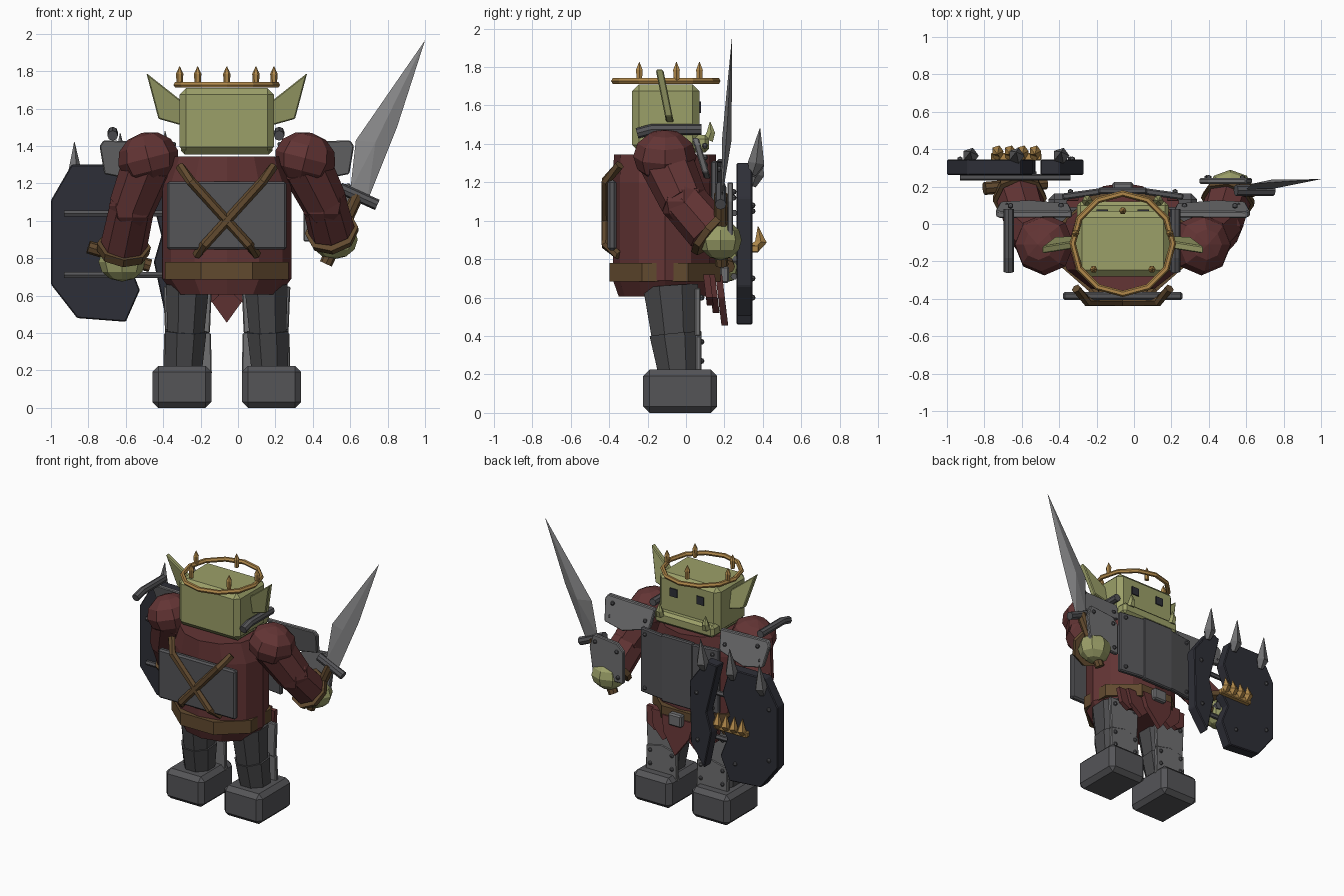
import bpy, bmesh, math
from mathutils import Vector, Matrix

if "Cube" in bpy.data.objects:
    bpy.data.objects.remove(bpy.data.objects["Cube"])

CX, CY = -0.06, -0.11  # body axis


def material(name, *rgb):
    m = bpy.data.materials.new(name)
    m.use_nodes = True
    m.diffuse_color = (*rgb, 1)
    m.node_tree.nodes["Principled BSDF"].inputs["Base Color"].default_value = (*rgb, 1)
    return m


GREEN = material("green skin", .33, .35, .14)
RED = material("dark red cloth", .125, .035, .035)
IRON = material("dark iron", .09, .09, .097)
STEEL = material("steel", .16, .16, .165)
BLADE = material("blade steel", .24, .24, .245)
BLACK = material("blackened iron", .027, .028, .038)
GOLD = material("gold", .44, .25, .07)
LEATHER = material("brown leather", .12, .068, .028)
LEGS = material("charcoal", .068, .068, .072)


def finish(name, bm, mat, bevel=0):
    bmesh.ops.recalc_face_normals(bm, faces=bm.faces[:])
    me = bpy.data.meshes.new(name)
    bm.to_mesh(me)
    bm.free()
    me.materials.append(mat)
    ob = bpy.data.objects.new(name, me)
    bpy.context.collection.objects.link(ob)
    if bevel:
        mod = ob.modifiers.new("bevel", 'BEVEL')
        mod.width, mod.segments = bevel, 1
    return ob


def box(name, c, size, mat, bevel=0, rot=None):
    bm = bmesh.new()
    m = Matrix.Translation(c) @ (rot or Matrix()) @ Matrix.Diagonal((*size, 1))
    bmesh.ops.create_cube(bm, size=1, matrix=m)
    return finish(name, bm, mat, bevel)


def ball(name, c, r, mat, u=8, v=6, rot=None):
    bm = bmesh.new()
    scale = r if isinstance(r, tuple) else (r, r, r)
    m = Matrix.Translation(c) @ (rot or Matrix()) @ Matrix.Diagonal((*scale, 1))
    bmesh.ops.create_uvsphere(bm, u_segments=u, v_segments=v, radius=1, matrix=m)
    return finish(name, bm, mat)


def tube(name, pts, radii, mat, sides=8, phase=0.0):
    """Loft rings along a path; a radius may be a pair for an ellipse."""
    bm = bmesh.new()
    pts = [Vector(p) for p in pts]
    rings = []
    for i, p in enumerate(pts):
        t = (pts[min(i + 1, len(pts) - 1)] - pts[max(i - 1, 0)]).normalized()
        ref = Vector((1, 0, 0)) if abs(t.x) < .9 else Vector((0, 1, 0))
        u = (ref - t * ref.dot(t)).normalized()
        v = t.cross(u)
        r = radii[i] if isinstance(radii, list) else radii
        a, b = r if isinstance(r, tuple) else (r, r)
        ang = [2 * math.pi * (k + phase) / sides for k in range(sides)]
        rings.append([bm.verts.new(p + u * a * math.cos(q) + v * b * math.sin(q)) for q in ang])
    for lo, hi in zip(rings, rings[1:]):
        for k in range(sides):
            n = (k + 1) % sides
            bm.faces.new((lo[k], lo[n], hi[n], hi[k]))
    bm.faces.new(rings[0][::-1])
    bm.faces.new(rings[-1])
    return finish(name, bm, mat)


def plate(name, outline, y0, y1, mat, bevel=0, tilt=0.0):
    """Extrude an x-z outline along y; tilt shifts y with height."""
    bm = bmesh.new()
    zm = sum(z for x, z in outline) / len(outline)
    f, b = [[bm.verts.new((x, y + tilt * (z - zm), z)) for x, z in outline] for y in (y0, y1)]
    bm.faces.new(f)
    bm.faces.new(b[::-1])
    for k in range(len(f)):
        n = (k + 1) % len(f)
        bm.faces.new((f[k], b[k], b[n], f[n]))
    return finish(name, bm, mat, bevel)


def rivets(name, spots, y):
    for x, z in spots:
        ball(name, (x, y, z), .016, IRON, 6, 4)


# Torso, belt and skirt
tube("torso", [(CX, CY, z) for z in (.605, .69, 1.2, 1.345)],
     [(.28, .24), (.345, .27), (.345, .27), (.29, .265)], RED, 12)
tube("belt", [(CX, CY, .685), (CX, CY, .78)], (.357, .312), LEATHER, 8, .5)
box("belt_buckle", (CX, .2, .72), (.11, .05, .09), STEEL, .01)
for x, w, tip in ((0, .13, .455), (-.13, .11, .52), (.13, .11, .52), (-.22, .08, .56), (.22, .08, .56)):
    plate("skirt_flap", [(CX + x - w, .72), (CX + x + w, .72), (CX + x + w * .8, .6),
                         (CX + x, tip), (CX + x - w * .8, .6)],
          .165 - abs(x) * .3, .2 - abs(x) * .3, RED, 0, -.12)

# Chest and back armour
for s in (-1, 1):
    tube("chest_plate_side", [(CX + s * .13, .17, 1.06), (CX + s * .32, .14, 1.06)], [(.02, .25), (.02, .23)],
         STEEL, 4, .5).hide_render = True
    bpy.data.objects.remove(bpy.context.collection.objects[-1])
    box("chest_plate_side", (CX + s * .22, .16, 1.07), (.21, .035, .48), IRON, .008,
        Matrix.Rotation(-s * .14, 4, 'Z'))
    rivets("chest_rivet", [(CX + s * .28, z) for z in (.87, 1.27)], .172)
box("chest_plate_middle", (CX, .178, 1.07), (.26, .035, .5), IRON, .008)
box("back_plate", (CX, -.385, 1.028), (.64, .045, .365), IRON, .012)
for s in (-1, 1):
    tube("back_strap", [(CX - s * .25, -.345, 1.29), (CX - s * .19, -.415, 1.21),
                        (CX + s * .12, -.415, .87), (CX + s * .16, -.35, .82)], .026, LEATHER, 6)

# Head, jaw, eyes, ears and tusks
box("head", (CX, -.105, 1.535), (.505, .35, .35), GREEN, .035)
box("jaw", (CX, -.07, 1.4), (.49, .38, .09), GREEN, .02)
for s in (-1, 1):
    box("eye", (CX + s * .11, .072, 1.59), (.06, .012, .06), BLACK)
    tube("tusk", [(CX + s * .19, .115, 1.42), (CX + s * .19, .13, 1.46), (CX + s * .19, .125, 1.515)],
         [.03, .025, .002], GREEN, 6)
    plate("ear", [(CX + s * x, z) for x, z in ((.24, 1.64), (.43, 1.79), (.365, 1.545), (.24, 1.51))],
          -.125, -.085, GREEN, .006, -.2)

# Crown
bpy.ops.mesh.primitive_torus_add(location=(CX, -.105, 1.727), major_segments=12, minor_segments=6,
                                 major_radius=.268, minor_radius=.017)
crown = bpy.context.object
crown.name = "crown_band"
crown.data.materials.append(GOLD)
for k in range(5):
    q = math.radians(90 + 72 * k)
    x, y = CX + .265 * math.cos(q), -.103 + .173 * math.sin(q)
    tube("crown_spike", [(x, y, z) for z in (1.725, 1.76, 1.785, 1.825)], [.016, .018, .02, .002], GOLD, 6)

# Shoulders with plates and rods
for s in (-1, 1):
    ball("shoulder", (CX + s * .42, -.11, 1.335), (.165, .165, .14), RED, 8, 6, Matrix.Rotation(s * .25, 4, 'Y'))
    edge = [(.27, 1.42), (.66, 1.43), (.68, 1.4), (.655, 1.25), (.5, 1.22), (.29, 1.28)]
    plate("shoulder_plate", [(CX + s * x, z) for x, z in edge], .06, .095, STEEL, .006, -.3)
    rivets("shoulder_rivet", [(CX + s * .33, 1.33), (CX + s * .62, 1.29), (CX + s * .6, 1.39)], .098)
for x in (-.67, .22):
    tube("shoulder_rod", [(x, -.255, 1.455), (x, -.18, 1.475), (x, .08, 1.475)], .028, IRON, 8)

# Arms, bracers and hands
for shoulder, elbow, wrist, hand in (
        ((-.48, -.1, 1.3), (-.565, -.02, 1.08), (-.61, .13, .87), (-.62, .19, .78)),
        ((.36, -.1, 1.3), (.46, -.01, 1.1), (.5, .12, .95), (.515, .18, .9))):
    tube("upper_arm", [shoulder, elbow], [.14, .125], RED, 8)
    ball("elbow", elbow, .125, RED, 8, 6)
    tube("forearm", [elbow, wrist], [.12, .125], RED, 8)
    w, h = Vector(wrist), Vector(hand)
    tube("bracer", [w, w.lerp(h, .45)], [.145, .14], LEATHER, 8)
    ball("hand", hand, (.125, .11, .105), GREEN, 8, 6)
plate("forearm_plate", [(.35, .89), (.35, 1.13), (.4, 1.18), (.6, 1.2), (.63, 1.1), (.6, .89)],
      .215, .245, STEEL, .006)
rivets("forearm_rivet", [(.39, .93), (.56, .93), (.4, 1.12), (.58, 1.15)], .247)

# Legs, greaves and boots
for s in (-1, 1):
    x = CX + s * .21
    tube("thigh", [(x, -.08, .66), (x + s * .01, -.06, .38)], [(.125, .155), (.105, .125)], LEGS, 8, .5)
    tube("shin", [(x + s * .01, -.06, .41), (x + s * .02, -.04, .2)], [(.12, .14), (.105, .11)], LEGS, 8, .5)
    plate("thigh_plate", [(x - .12, .4), (x + .12, .4), (x + .13, .65), (x - .13, .65)],
          .045, .075, STEEL, .006)
    plate("shin_plate", [(x - .13, .18), (x + .13, .18), (x + .125, .4), (x, .43), (x - .125, .4)],
          .05, .08, STEEL, .006)
    rivets("greave_rivet", [(x + d, z) for d in (-.09, .09) for z in (.27, .37, .6)], .08)
    box("boot", (CX + s * .24, -.03, .1125), (.316, .385, .225), IRON, .032)

# Sword
tube("sword_grip", [(.47, .185, .77), (.64, .18, 1.14)], .035, LEATHER, 8)
tube("sword_guard", [(.545, .18, 1.175), (.745, .18, 1.085)], .03, IRON, 8)
bm = bmesh.new()
rim = [bm.verts.new(p) for p in ((.6, .185, 1.16), (.69, .185, 1.1), (.85, .215, 1.5), (1, .24, 1.965), (.63, .215, 1.43))]
for y in (-.025, .025):
    mid = bm.verts.new((.735, .212 + y, 1.42))
    for k in range(5):
        bm.faces.new((rim[k], rim[(k + 1) % 5], mid))
finish("sword_blade", bm, BLADE)

# Split shield with rods, spikes and a toothed bar
plate("shield_outer_half", [(-1, 1.11), (-.89, 1.3), (-.6, 1.3), (-.54, 1.1), (-.6, .95), (-.53, .85),
                            (-.58, .77), (-.525, .63), (-.6, .46), (-.86, .48), (-1, .66)], .262, .345, BLACK, .006)
plate("shield_inner_half", [(-.27, 1.12), (-.4, 1.3), (-.5, 1.29), (-.45, 1.08), (-.41, .92), (-.45, .78),
                            (-.39, .5), (-.28, .66)], .262, .345, BLACK, .006)
for z in (.71, 1.04):
    tube("shield_rod", [(-.93, .25, z), (-.34, .25, z)], .018, IRON, 6)
for x, top in ((-.875, 1.42), (-.63, 1.47), (-.39, 1.48)):
    tube("shield_spike", [(x, .345, top - .24), (x, .365, top - .18), (x, .385, top)], [.02, .045, .002], STEEL, 5)
rivets("shield_rivet", [(-.93, 1.08), (-.93, .7), (-.65, .6), (-.33, 1.05), (-.34, .7)], .346)
box("tooth_bar", (-.63, .36, .855), (.27, .04, .04), GOLD, .006)
for k in range(4):
    x = -.73 + k * .067
    tube("gold_tooth", [(x, .36, .86), (x, .39, .89), (x, .375, .97)], [.028, .032, .002], GOLD, 5)
tube("shield_grip", [(-.8, .19, .86), (-.47, .22, .76)], .035, LEATHER, 8)
tube("shield_grip_mount", [(-.55, .2, .79), (-.55, .28, .79)], .03, IRON, 6)
